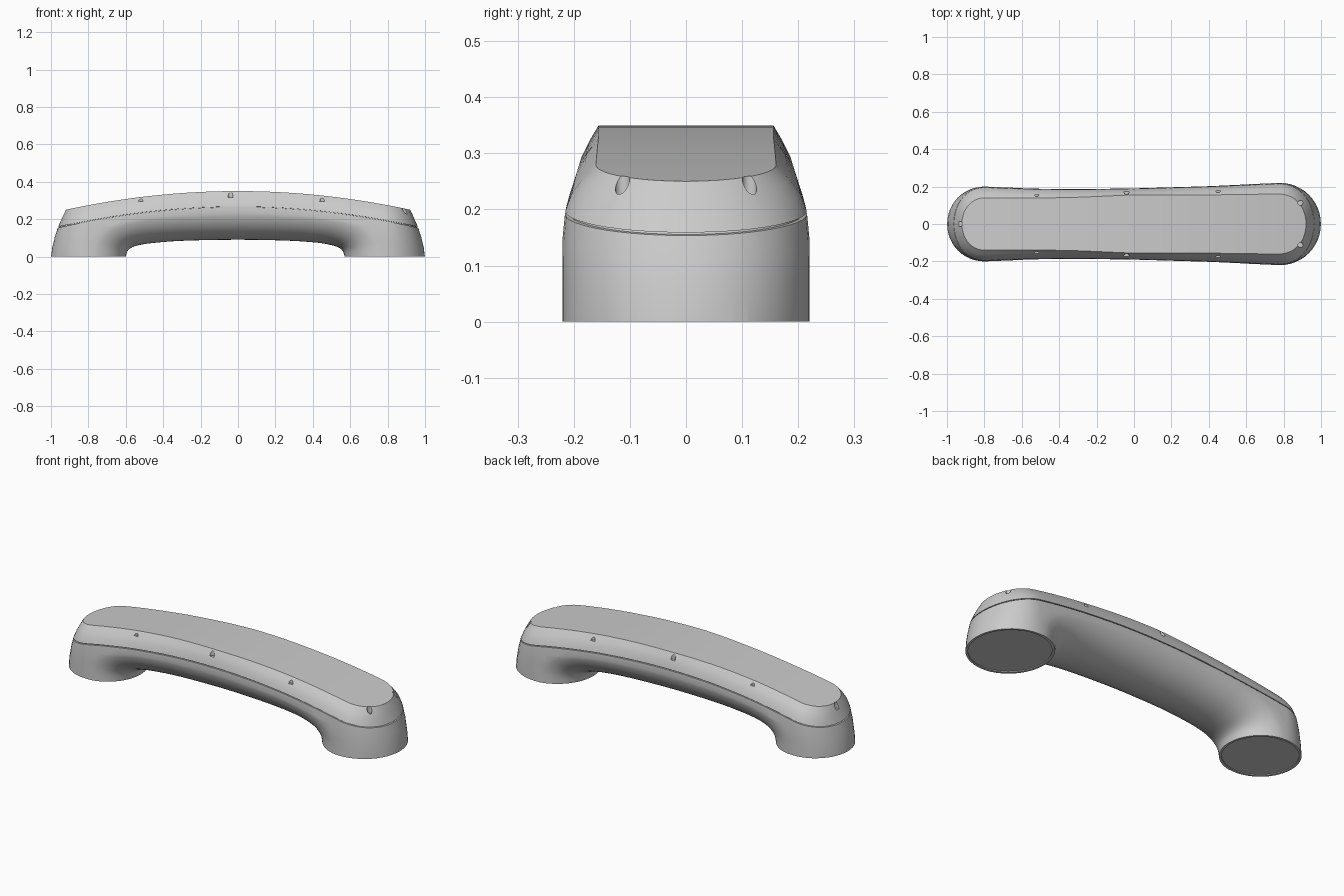
import bpy, bmesh, math
from mathutils import Vector

if "Cube" in bpy.data.objects:
    bpy.data.objects.remove(bpy.data.objects["Cube"])


def lerp_table(table, t):
    for (a, va), (b, vb) in zip(table, table[1:]):
        if t <= b:
            return va + (vb - va) * max(0, (t - a) / (b - a))
    return table[-1][1]


def half_width(x):
    return lerp_table([(-.8, .2), (-.55, .19), (-.3, .187), (0, .191),
                       (.4, .203), (.78, .22)], x)


def arc(x):
    return .35 - .118 * x * x


def make_object(name, verts, faces):
    mesh = bpy.data.meshes.new(name)
    mesh.from_pydata([tuple(v) for v in verts], [], faces)
    bm = bmesh.new()
    bm.from_mesh(mesh)
    bmesh.ops.recalc_face_normals(bm, faces=bm.faces[:])
    bm.to_mesh(mesh)
    bm.free()
    ob = bpy.data.objects.new(name, mesh)
    bpy.context.collection.objects.link(ob)
    return ob


def boolean(ob, tool, operation):
    mod = ob.modifiers.new("cut", "BOOLEAN")
    mod.operation, mod.solver, mod.object = operation, "EXACT", tool
    bpy.context.view_layer.objects.active = ob
    bpy.ops.object.modifier_apply(modifier=mod.name)
    bpy.data.objects.remove(tool)


def side_faces(rings, n):
    return [(r * n + i, r * n + (i + 1) % n, (r + 1) * n + (i + 1) % n, (r + 1) * n + i)
            for r in range(rings - 1) for i in range(n)]


# Plan outline, back half from right tip to left tip: (x, y, normal x, normal y)
half = []
for i in range(13):
    a = math.pi / 2 * i / 12
    half.append((.78 + .22 * math.cos(a), .22 * math.sin(a), math.cos(a), math.sin(a)))
for i in range(1, 24):
    x = .78 - 1.58 * i / 24
    half.append((x, half_width(x), 0, 1))
for i in range(13):
    a = math.pi / 2 * (1 + i / 12)
    half.append((-.8 + .2 * math.cos(a), .2 * math.sin(a), math.cos(a), math.sin(a)))
outline = half + [(x, -y, nx, -ny) for x, y, nx, ny in half[-2:0:-1]]

# Envelope: stacked outline rings (depth below top, side inset, end inset, groove)
levels = [(0, 1, .08, 0), (.025, .6, .066, 0), (.05, .28, .054, 0), (.082, .08, .038, 0),
          (.0825, .08, .038, .007), (.0865, .08, .036, .007), (.087, .07, .036, 0),
          (.13, 0, .021, 0), (.19, 0, .006, 0), (.24, 0, 0, 0), (None, 0, 0, 0)]
verts = []
for h, side, end, groove in levels:
    for x, y, nx, ny in outline:
        s = side * (.035 + .025 * min(1, abs(x) / .8))
        d = s + (end - s) * nx * nx + groove
        px, py = x - nx * d, y - ny * d
        verts.append((px, py, -.1 if h is None else arc(px) - h))
n, m = len(outline), len(half)
faces = side_faces(len(levels), n)
for base in (0, (len(levels) - 1) * n):
    for i in range(m - 1):
        loop = [i, i + 1, (n - i - 1) % n, (n - i) % n]
        faces.append([base + k for k in dict.fromkeys(loop)])
envelope = make_object("envelope", verts, faces)

# Arched grip: fan of sections (inner x, inner z, centre x, centre z)
left = [(-.6, 0, -.8, 0), (-.59, .03, -.79, .08), (-.565, .05, -.74, .15),
        (-.52, .063, -.65, .2), (-.44, .074, -.51, .23), (-.28, .085, -.31, .25)]
keys = left + [(0, .09, 0, .26)]
keys += [(-a + (-.03 if a < -.5 else -.015), b, -c - .015, d) for a, b, c, d in left[::-1]]
stations = []
for k in range(len(keys) - 1):
    p = [Vector(keys[min(max(k + j, 0), len(keys) - 1)]) for j in (-1, 0, 1, 2)]
    for s in range(4):
        t = s / 4
        stations.append(.5 * (2 * p[1] + (p[2] - p[0]) * t
                              + (2 * p[0] - 5 * p[1] + 4 * p[2] - p[3]) * t * t
                              + (3 * p[1] - p[0] - 3 * p[2] + p[3]) * t ** 3))
stations.append(Vector(keys[-1]))
verts, arcn = [], 25
for ix, iz, cx, cz in stations:
    inner, centre = Vector((ix, 0, max(iz, 0))), Vector((cx, 0, max(cz, 0)))
    depth, w = centre - inner, half_width(cx) * 1.01
    for i in range(arcn):
        a = math.pi * i / (arcn - 1)
        verts.append(centre - depth * math.sin(a) + Vector((0, w * math.cos(a), 0)))
    out = centre + depth.normalized() * .32
    verts += [out + Vector((0, -w, 0)), out + Vector((0, w, 0))]
n = arcn + 2
faces = side_faces(len(stations), n)
faces += [list(range(n)), [(len(stations) - 1) * n + i for i in range(n)]]
handle = make_object("handle", verts, faces)
boolean(handle, envelope, "INTERSECT")


def cut_cylinder(x, y, z, rx, ry, depth, sides):
    bpy.ops.mesh.primitive_cylinder_add(vertices=sides, radius=1, depth=1, location=(x, y, z))
    tool = bpy.context.object
    tool.scale = (rx, ry, depth)
    bpy.context.view_layer.update()
    boolean(handle, tool, "DIFFERENCE")


# Shallow recess under each foot
cut_cylinder(-.8, 0, 0, .188, .188, .01, 48)
cut_cylinder(.785, 0, 0, .202, .207, .01, 48)

# Small vertical holes around the shoulder
holes = [(-.93, 0, .225)]
for s in (-1, 1):
    holes += [(-.52, s * .16, .305), (-.04, s * .17, .325), (.45, s * .18, .305),
              (.89, s * .113, .23)]
for x, y, z in holes:
    cut_cylinder(x, y, z + .03, .013, .013, .08, 16)

bpy.ops.object.select_all(action="DESELECT")
handle.select_set(True)
bpy.context.view_layer.objects.active = handle
bpy.ops.object.shade_smooth_by_angle(angle=math.radians(30))
